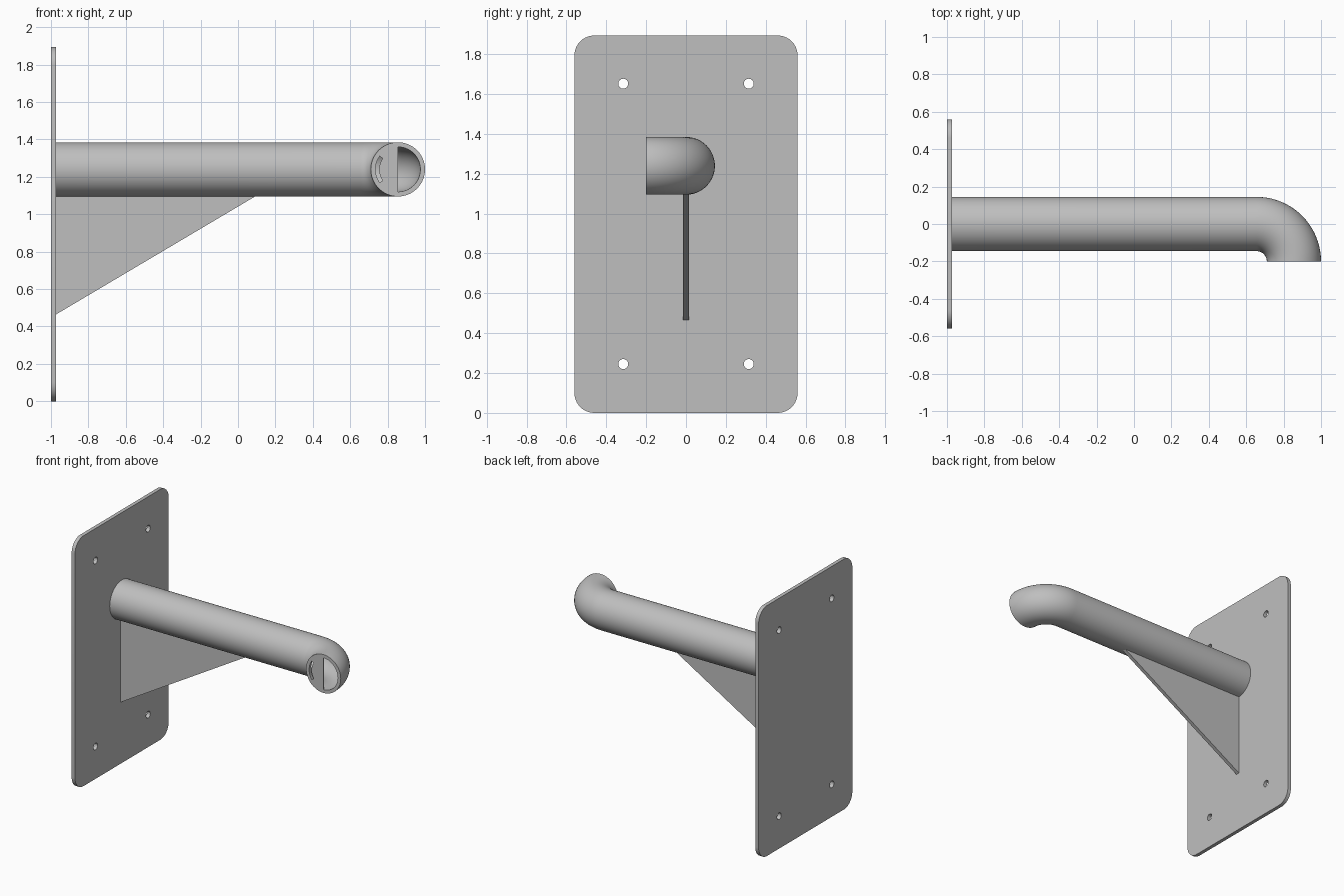
import bpy, bmesh
from math import sin, cos, pi, radians
from mathutils import Vector

cube = bpy.data.objects.get("Cube")
if cube:
    bpy.data.objects.remove(cube, do_unlink=True)

grey = bpy.data.materials.new("plain grey")
grey.use_nodes = True
grey.diffuse_color = (0.52, 0.52, 0.52, 1)
grey.node_tree.nodes["Principled BSDF"].inputs["Base Color"].default_value = grey.diffuse_color

PIPE_Z, PIPE_R, BORE_R, BEND = 1.24, 0.145, 0.12, 0.2
ELBOW_X, WALL_X = 0.655, -0.972


def finish(name, bm):
    """Turn a bmesh into a shaded, coloured object."""
    bmesh.ops.recalc_face_normals(bm, faces=bm.faces)
    mesh = bpy.data.meshes.new(name)
    bm.to_mesh(mesh)
    bm.free()
    mesh.materials.append(grey)
    obj = bpy.data.objects.new(name, mesh)
    bpy.context.collection.objects.link(obj)
    bpy.ops.object.select_all(action="DESELECT")
    obj.select_set(True)
    bpy.context.view_layer.objects.active = obj
    bpy.ops.object.shade_smooth_by_angle(angle=radians(30))
    return obj


def slab(name, loops, depth):
    """Fill an outline (with optional hole loops) and extrude it by depth."""
    bm = bmesh.new()
    for loop in loops:
        verts = [bm.verts.new(p) for p in loop]
        for a, b in zip(verts, verts[1:] + verts[:1]):
            bm.edges.new((a, b))
    bmesh.ops.triangle_fill(bm, edges=bm.edges[:], use_beauty=True)
    out = bmesh.ops.extrude_face_region(bm, geom=bm.faces[:])
    moved = [v for v in out["geom"] if isinstance(v, bmesh.types.BMVert)]
    bmesh.ops.translate(bm, verts=moved, vec=depth)
    return finish(name, bm)


def arc(x, y, r, start, end, n):
    return [(x + r * cos(radians(start + (end - start) * i / n)),
             y + r * sin(radians(start + (end - start) * i / n))) for i in range(n + 1)]


# Wall plate with rounded corners and four bolt holes
HALF_W, HEIGHT, CORNER = 0.56, 1.894, 0.1
outline = []
for k, (sy, top) in enumerate([(1, 1), (-1, 1), (-1, 0), (1, 0)]):
    z = HEIGHT - CORNER if top else CORNER
    outline += arc(sy * (HALF_W - CORNER), z, CORNER, 90 * k, 90 * k + 90, 10)
loops = [outline]
for y in (-0.315, 0.315):
    for z in (0.245, 1.652):
        loops.append(arc(y, z, 0.025, 0, 360, 24)[:-1])
slab("wall_plate", [[(-1, y, z) for y, z in lp] for lp in loops], (-1 - WALL_X) * Vector((-1, 0, 0)))

# Triangular gusset under the pipe
slab("gusset", [[(WALL_X, -0.014, 0.465), (0.125, -0.014, 1.115), (WALL_X, -0.014, 1.115)]],
     (0, 0.028, 0))

# Hollow pipe: straight run, then a quarter bend towards the front
SIDES, STEPS = 64, 20
path = [(WALL_X, 0)] + [(ELBOW_X, pi / 2 * i / STEPS) for i in range(STEPS + 1)]
bm = bmesh.new()


def ring(x, t, r):
    normal = Vector((sin(t), cos(t), 0))
    centre = Vector((x, -BEND, PIPE_Z)) + BEND * normal
    return [bm.verts.new(centre + r * (cos(a) * normal + sin(a) * Vector((0, 0, 1))))
            for a in (2 * pi * i / SIDES for i in range(SIDES))]


rings = [ring(x, t, PIPE_R) for x, t in path] + [ring(x, t, BORE_R) for x, t in reversed(path)]
for lo, hi in zip(rings, rings[1:] + rings[:1]):
    for i in range(SIDES):
        j = (i + 1) % SIDES
        bm.faces.new((lo[i], lo[j], hi[j], hi[i]))
finish("bent_pipe", bm)

# Half cover in the pipe mouth, with a curved slot at its rim
mouth_x = ELBOW_X + BEND
half = (arc(mouth_x, PIPE_Z, BORE_R, 90, 144, 14)
        + arc(mouth_x, PIPE_Z, 0.1, 144, 216, 18)
        + arc(mouth_x, PIPE_Z, BORE_R, 216, 270, 14))
slab("mouth_half_cover", [[(x, -BEND, z) for x, z in half]], (0, 0.008, 0))
